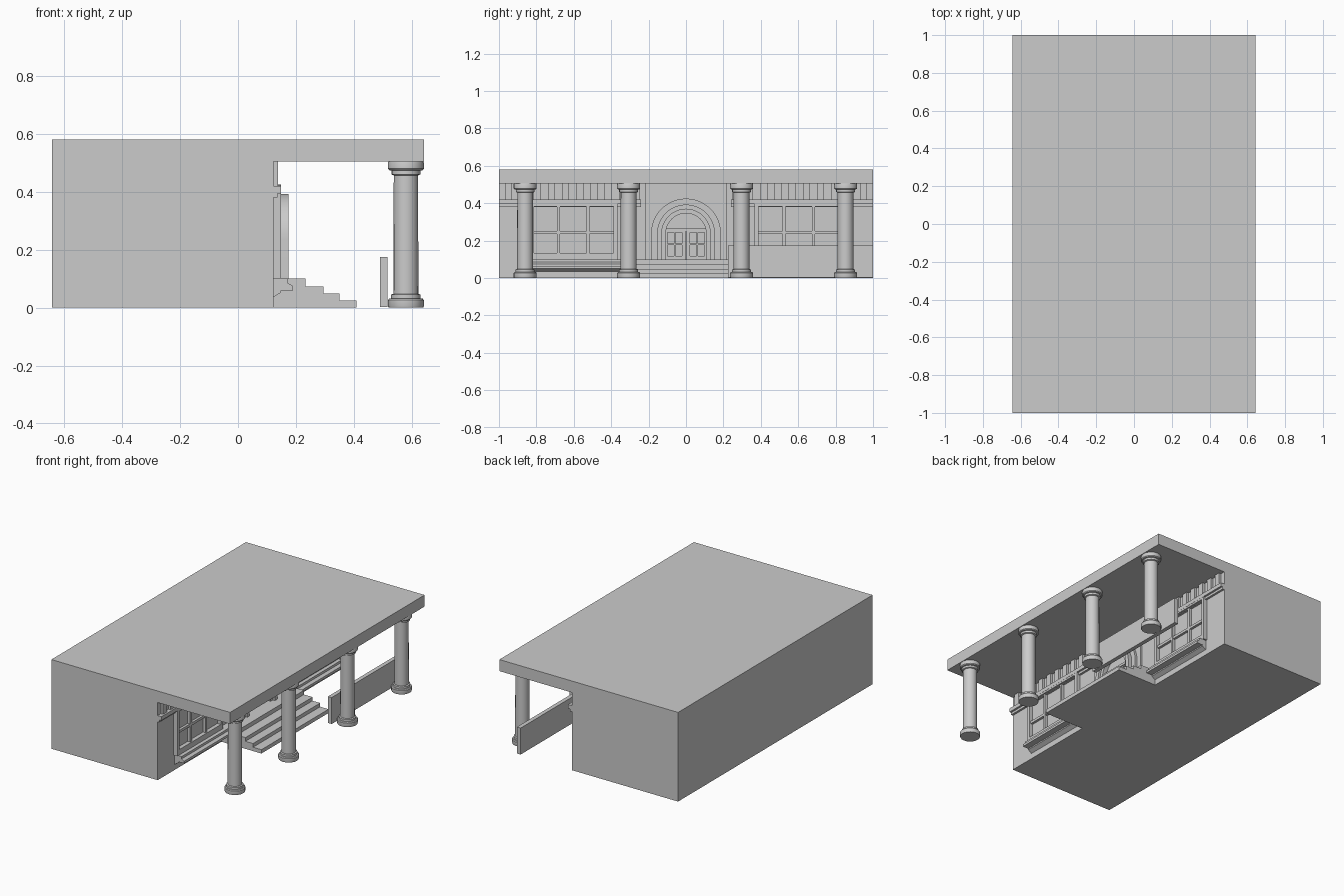
import bpy, bmesh, math
from mathutils import Vector

if "Cube" in bpy.data.objects:
    bpy.data.objects.remove(bpy.data.objects["Cube"])


def finish(name, bm, smooth=False):
    bmesh.ops.recalc_face_normals(bm, faces=bm.faces[:])
    me = bpy.data.meshes.new(name)
    bm.to_mesh(me)
    bm.free()
    ob = bpy.data.objects.new(name, me)
    bpy.context.collection.objects.link(ob)
    if smooth:
        bpy.ops.object.select_all(action='DESELECT')
        ob.select_set(True)
        bpy.context.view_layer.objects.active = ob
        bpy.ops.object.shade_smooth_by_angle(angle=math.radians(35))
    return ob


def add_box(bm, x0, x1, y0, y1, z0, z1):
    vs = bmesh.ops.create_cube(bm, size=1)['verts']
    for v in vs:
        v.co = Vector(((x0 + x1) / 2 + v.co.x * (x1 - x0),
                       (y0 + y1) / 2 + v.co.y * (y1 - y0),
                       (z0 + z1) / 2 + v.co.z * (z1 - z0)))


def boxes(name, items):
    bm = bmesh.new()
    for it in items:
        add_box(bm, *it)
    return finish(name, bm)


def extrude(name, pts, vec, smooth=False):
    """Extrude a closed 3D outline along vec."""
    bm = bmesh.new()
    f = bm.faces.new([bm.verts.new(p) for p in pts])
    r = bmesh.ops.extrude_face_region(bm, geom=[f], use_keep_orig=True)
    bmesh.ops.translate(bm, vec=vec,
                        verts=[g for g in r['geom'] if isinstance(g, bmesh.types.BMVert)])
    return finish(name, bm, smooth)


def lathe(name, profile, cx, cy, sides=20):
    bm = bmesh.new()
    vs = [bm.verts.new((cx + r, cy, z)) for r, z in profile]
    es = [bm.edges.new(p) for p in zip(vs, vs[1:])]
    bmesh.ops.spin(bm, geom=vs + es, cent=(cx, cy, 0), axis=(0, 0, 1),
                   angle=math.tau, steps=sides, use_duplicate=False)
    bmesh.ops.remove_doubles(bm, verts=bm.verts[:], dist=1e-5)
    return finish(name, bm, True)


# building body and overhanging roof as one L-shaped profile
L = [(-.643, 0), (.122, 0), (.122, .505), (.643, .505), (.643, .58), (-.643, .58)]
extrude("building_shell", [(x, -1, z) for x, z in L], (0, 2, 0))

# porch columns
COL = [(0, 0), (.06, 0), (.062, .006), (.062, .026), (.058, .031), (.051, .032),
       (.051, .045), (.043, .048), (.042, .457), (.05, .46), (.05, .473), (.058, .475),
       (.062, .48), (.062, .5), (.06, .506), (0, .506)]
for i, y in enumerate((-.86, -.307, .297, .853)):
    lathe(f"column_{i}", COL, .58, y)

# entrance steps
ST = [(.12, 0), (.41, 0), (.41, .025), (.35, .025), (.35, .049), (.295, .049),
      (.295, .073), (.233, .073), (.233, .1), (.12, .1)]
extrude("entrance_steps", [(x, -.345, z) for x, z in ST], (0, .69, 0))

# low wall on one side of the porch
boxes("low_wall", [(.49, .517, .225, 1, .003, .175)])

# plain panel above the door
boxes("door_surround_panel", [(.11, .132, -.22, .22, .1, .505)])

# facade on each side: cornice, slats, window, sill
SILL = [(.12, .035), (.148, .052), (.148, .06), (.19, .06), (.19, .075),
        (.172, .085), (.172, .1), (.12, .1)]
for side, s in (("left", -1), ("right", 1)):
    def yb(x0, x1, a, b, z0, z1):
        return (x0, x1, min(s * a, s * b), max(s * a, s * b), z0, z1)

    boxes(f"cornice_{side}", [yb(.12, .136, .24, 1, .38, .395),
                              yb(.12, .149, .24, 1, .395, .42)])
    boxes(f"frieze_slats_{side}",
          [yb(.12, .138, .245 + i * .076, .283 + i * .076, .42, .505) for i in range(10)])
    # window frame with three by two panes
    a, b, z0, z1, t = .365, .835, .1, .395, .022
    boxes(f"window_frame_{side}", [
        yb(.12, .148, a, a + t, z0, z1), yb(.12, .148, b - t, b, z0, z1),
        yb(.12, .148, a + t, b - t, z1 - .012, z1),
        yb(.12, .148, a + t, b - t, z0, z0 + .035)])
    boxes(f"window_bars_{side}",
          [yb(.12, .14, y - .008, y + .008, .135, .383) for y in (.525, .683)] +
          [yb(.12, .138, a + t, b - t, .235, .252)])
    extrude(f"window_sill_{side}", [(x, s * .345, z) for x, z in SILL], (0, s * .48, 0))

# nested arches round the door
SPRING = .238


def arch(name, r0, r1, x1, n=24):
    def arc(r):
        return ([(.12, r, .1)] +
                [(.12, r * math.cos(math.pi * i / n), SPRING + r * math.sin(math.pi * i / n))
                 for i in range(n + 1)] + [(.12, -r, .1)])
    extrude(name, arc(r1) + arc(r0)[::-1], (x1 - .12, 0, 0), True)


arch("arch_outer", .155, .187, .148)
arch("arch_middle", .13, .155, .175)
arch("arch_inner", .108, .13, .16)

# transom and double doors, each leaf with two by two panes
boxes("door_transom", [(.12, .15, -.108, .108, .25, .266)])
for side, s in (("left", -1), ("right", 1)):
    items = [(y0, y1, .1, .25) for y0, y1 in ((.004, .022), (.056, .064), (.098, .108))]
    items += [(.022, .098, z0, z1) for z0, z1 in ((.1, .118), (.178, .186), (.243, .25))]
    boxes(f"door_leaf_{side}", [(.12, .144, min(s * p, s * q), max(s * p, s * q), z0, z1)
                                for p, q, z0, z1 in items])
